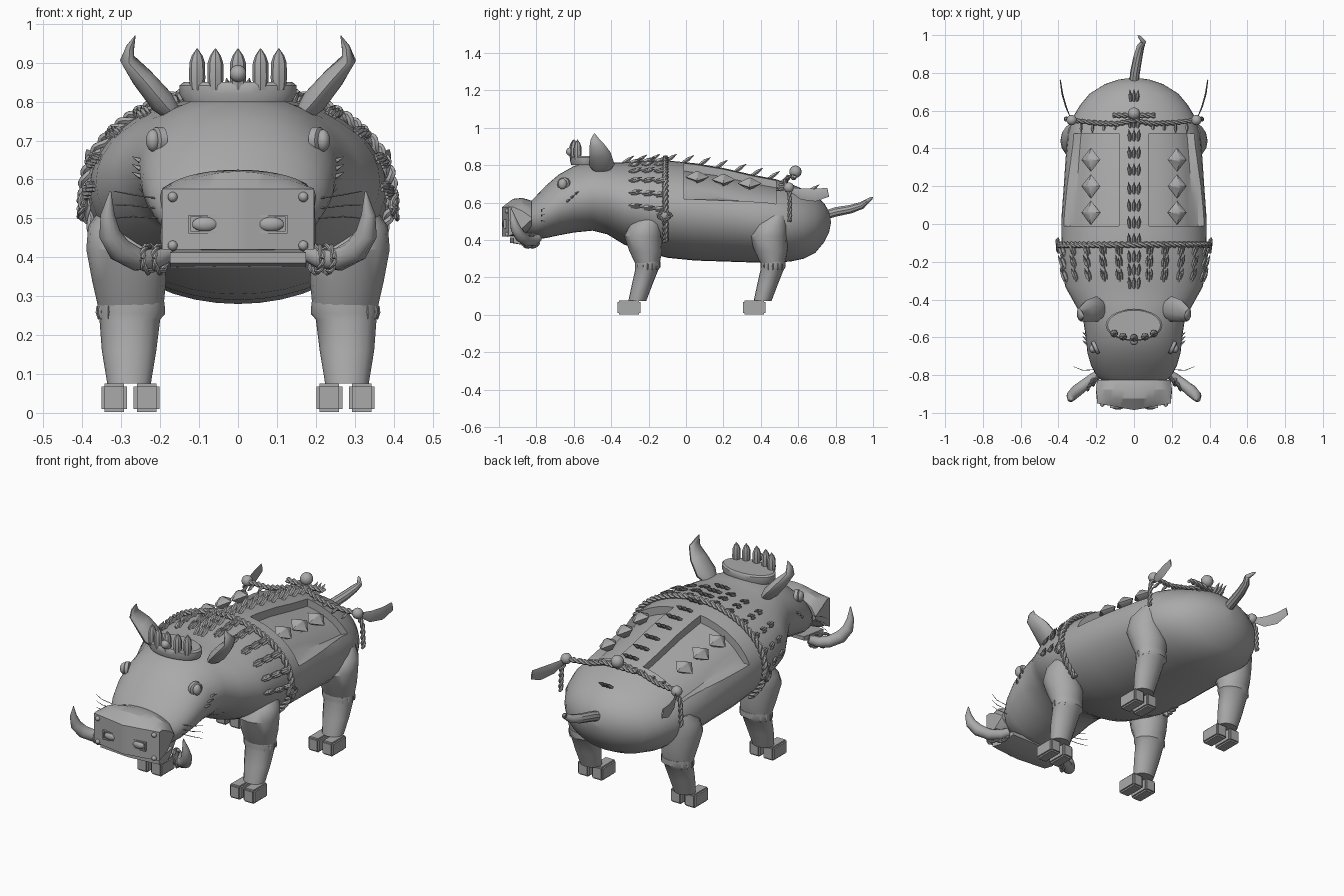
import bpy, bmesh, math
from mathutils import Vector as V, Matrix

if "Cube" in bpy.data.objects:
    bpy.data.objects.remove(bpy.data.objects["Cube"])

grey = bpy.data.materials.new("stone grey")
grey.diffuse_color = (0.4, 0.4, 0.4, 1)
grey.use_nodes = True
grey.node_tree.nodes["Principled BSDF"].inputs["Base Color"].default_value = grey.diffuse_color

# ---------- helpers ----------
def finish(name, bm, angle=35):
    bmesh.ops.recalc_face_normals(bm, faces=bm.faces[:])
    me = bpy.data.meshes.new(name)
    bm.to_mesh(me)
    bm.free()
    me.materials.append(grey)
    ob = bpy.data.objects.new(name, me)
    bpy.context.collection.objects.link(ob)
    smooth(ob, angle)
    return ob

def smooth(ob, angle):
    bpy.ops.object.select_all(action='DESELECT')
    ob.select_set(True)
    bpy.context.view_layer.objects.active = ob
    bpy.ops.object.shade_smooth_by_angle(angle=math.radians(angle))

def loft(bm, rings):
    rows = [[bm.verts.new(p) for p in r] for r in rings]
    n = len(rows[0])
    for a, b in zip(rows, rows[1:]):
        for i in range(n):
            bm.faces.new((a[i], a[(i + 1) % n], b[(i + 1) % n], b[i]))
    bm.faces.new(rows[0][::-1])
    bm.faces.new(rows[-1])

def tube(bm, pts, radii, n=8, ref=None, flat=1):
    pts = [V(p) for p in pts]
    if ref is None:
        d = (pts[-1] - pts[0]).normalized()
        ref = V((1, 0, 0)) if abs(d.y) > .8 else V((0, 1, 0))
    rings = []
    for i, (p, r) in enumerate(zip(pts, radii)):
        t = (pts[min(i + 1, len(pts) - 1)] - pts[max(i - 1, 0)]).normalized()
        u = (ref - t * ref.dot(t)).normalized()
        w = t.cross(u)
        rings.append([p + u * r * math.cos(a) + w * r * flat * math.sin(a)
                      for a in (2 * math.pi * k / n for k in range(n))])
    loft(bm, rings)

def spike(bm, base, d, length, r, n=5):
    base, d = V(base), V(d).normalized()
    tube(bm, [base, base + d * length * .5, base + d * length], [r * .7, r, .001], n)

def ball(bm, c, r, scale=(1, 1, 1)):
    bmesh.ops.create_uvsphere(bm, u_segments=14, v_segments=9, radius=r,
                              matrix=Matrix.Translation(c) @ Matrix.Diagonal((*scale, 1)))

def box(bm, c, size):
    bmesh.ops.create_cube(bm, size=1, matrix=Matrix.Translation(c) @ Matrix.Diagonal((*size, 1)))

def rope(bm, pts, r=.012, pitch=.06):
    # two strands twisted around a path
    pts = [V(p) for p in pts]
    path = []
    for a, b in zip(pts, pts[1:]):
        k = max(1, round((b - a).length / .008))
        path += [a.lerp(b, i / k) for i in range(k)]
    path.append(pts[-1])
    for phase in (0, math.pi):
        out = []
        for i, p in enumerate(path):
            t = (path[min(i + 1, len(path) - 1)] - path[max(i - 1, 0)]).normalized()
            u = V((0, 1, 0))
            u = (u - t * u.dot(t)).normalized()
            a = phase + i * .008 / pitch * 2 * math.pi
            out.append(p + (u * math.cos(a) + t.cross(u) * math.sin(a)) * r * .6)
        tube(bm, out, [r * .75] * len(out), 6, V((0, 1, 0)))

# ---------- body: (y, half width, top, bottom) ----------
PROFILE = [(-.865, .10, .56, .45), (-.845, .155, .59, .425), (-.8, .20, .637, .405),
           (-.75, .227, .69, .41), (-.68, .247, .75, .425), (-.6, .255, .795, .44),
           (-.5, .27, .82, .45), (-.42, .315, .812, .43), (-.33, .365, .815, .375),
           (-.22, .38, .825, .335), (-.1, .385, .825, .305), (.05, .383, .81, .29),
           (.2, .372, .785, .285), (.35, .362, .75, .28), (.48, .35, .725, .28),
           (.56, .327, .70, .285), (.63, .285, .67, .30), (.69, .235, .64, .33),
           (.74, .155, .595, .39), (.765, .08, .55, .44), (.775, .005, .50, .49)]

def skin(y, a, off=0):
    # point on the body at angle a measured from the top
    for p, q in zip(PROFILE, PROFILE[1:]):
        if p[0] <= y <= q[0]:
            f = (y - p[0]) / (q[0] - p[0])
            w, t, b = (p[i] + (q[i] - p[i]) * f for i in (1, 2, 3))
            return V(((w + off) * math.sin(a), y,
                      (t + b) / 2 + ((t - b) / 2 + off) * math.cos(a)))

bm = bmesh.new()
loft(bm, [[skin(p[0], 2 * math.pi * k / 40) for k in range(40)] for p in PROFILE])
body = finish("body", bm)

# sunken panels on the back, with a gently rounded floor
for s in (-1, 1):
    bm = bmesh.new()
    rings = []
    for y, edge in ((-.01, .62), (.16, .613), (.32, .607), (.48, .60)):
        ring = [(s * .08, y, 1)]
        for k in range(7):
            p = skin(y, .26 + k * .145, -.04)
            ring.append((s * (.08 if k == 0 else p.x), y, p.z))
        rings.append(ring + [(s * .34, y, edge), (s * .45, y, edge), (s * .45, y, 1)])
    loft(bm, rings)
    cutter = finish("panel_cutter", bm)
    mod = body.modifiers.new("panel", 'BOOLEAN')
    mod.operation, mod.object, mod.solver = 'DIFFERENCE', cutter, 'EXACT'
    bpy.context.view_layer.objects.active = body
    bpy.ops.object.modifier_apply(modifier=mod.name)
    bpy.data.objects.remove(cutter)
smooth(body, 35)

# flat diamond studs in the panels
bm = bmesh.new()
for s in (-1, 1):
    for y, z in ((.06, .71), (.2, .695), (.34, .675)):
        c, d = V((s * .217, y, z)), V((s * .38, 0, .92))
        tube(bm, [c, c + d * .03, c + d * .06], [.02, .064, .012], 4, V((0, 1, 0)), .85)
finish("diamond_studs", bm, 50)

# ---------- snout and jaw ----------
bm = bmesh.new()
rings = []
for i in range(-8, 9):
    u = i / 8
    x, round_ = .195 * u, math.sqrt(max(0, 1 - u * u))
    f = -.95 - .035 * (1 - abs(u))
    arc = .043 * math.cos(u * math.pi / 2)
    rings.append([(x, f, .42), (x, f, .575), (x, -.925, .577 + arc),
                  (x * 1.03, -.875, .555 + .07 * round_), (x, -.825, .52 + .09 * round_),
                  (x, -.825, .51 - .06 * round_), (x * 1.03, -.89, .45 - .03 * round_)])
loft(bm, rings)
finish("snout", bm, 30)
bm = bmesh.new()
for s in (-1, 1):
    ball(bm, (s * .085, -.969, .485), .034, (1, .4, .55))
    for dz in (-.021, .021):
        box(bm, (s * .085, -.968, .485 + dz), (.085, .014, .006))
    for dx in (-.04, .04):
        box(bm, (s * .085 + dx, -.968, .485), (.006, .014, .042))
    for z in (.43, .555):
        ball(bm, (s * .168, -.955, z), .013)
finish("nostrils_and_bolts", bm)
bm = bmesh.new()
loft(bm, [[(x, -.94 + abs(x) * .1, .385), (x, -.94 + abs(x) * .1, .412), (x * .9, -.78, .42),
           (x * .9, -.78, .40), (x, -.86, .372)] for x in (-.175, -.09, 0, .09, .175)])
finish("lower_jaw", bm)

# ---------- tusks with wrappings, ears, eyes, whiskers ----------
tusks, wraps, ears, eyes, hairs = (bmesh.new() for _ in range(5))
for s in (-1, 1):
    tube(tusks, [(s * x, y, z) for x, y, z in
                 ((.18, -.79, .41), (.215, -.815, .395), (.26, -.85, .395), (.305, -.885, .42),
                  (.33, -.91, .46), (.335, -.925, .51), (.328, -.935, .57))],
         [.022, .027, .03, .032, .028, .018, .002], 12)
    for k in range(2):
        x = .2 + k * .03
        rope(wraps, [(s * (x + .033 * math.cos(a) * .5), -.82 - k * .025 - .033 * math.cos(a),
                      .396 + .034 * math.sin(a)) for a in (j * math.pi / 8 for j in range(17))], .007)
    tube(ears, [(s * x, y, z) for x, y, z in
                ((.155, -.45, .755), (.195, -.45, .80), (.245, -.46, .86), (.285, -.48, .91),
                 (.277, -.488, .94), (.264, -.49, .97))],
         [.035, .068, .058, .038, .022, .002], 10, V((0, 1, 0)), .5)
    ball(eyes, (s * .218, -.66, .70), .024, (.8, 1, 1.2))
    tube(eyes, [(s * .195, -.65, .70), (s * .211, -.657, .70), (s * .215, -.659, .70)],
         [.036, .035, .028], 14, V((0, 1, 0)))
    for k in range(3):
        spike(hairs, (s * .235, -.645 + k * .022, .60 + k * .02), (s * .6, .45, .3), .05, .007)
        tube(hairs, [(s * .2, -.77, .50 + k * .025), (s * .27, -.775, .505 + k * .028),
                     (s * .32, -.755, .50 + k * .035)], [.002, .002, .001], 4)
finish("tusks", tusks)
finish("tusk_wrappings", wraps)
finish("ears", ears, 50)
finish("eyes", eyes)
finish("whiskers", hairs)

# ---------- crown ----------
bm = bmesh.new()
loft(bm, [[(rx * math.cos(a), -.535 + rx * .56 * math.sin(a), z)
           for a in (2 * math.pi * k / 28 for k in range(28))]
          for rx, z in ((.14, .80), (.15, .82), (.15, .842), (.14, .85))])
for x in (-.105, -.058, 0, .058, .105):
    y = -.535 - .068 * math.sqrt(1 - (x / .14) ** 2)
    tube(bm, [(x, y, z) for z in (.83, .86, .90, .918, .937)], [.017, .021, .02, .014, .001], 8)
ball(bm, (0, -.62, .872), .022)
finish("crown", bm)

# ---------- legs and hooves ----------
legs, hooves = bmesh.new(), bmesh.new()
UPPER = ((.53, .30, .05, .03, .05), (.48, .30, .085, 0, .085), (.42, .29, .10, -.015, .10),
         (.34, .28, .095, 0, .088), (.265, .275, .083, .01, .062))
LOWER = ((.285, .275, .086, .01, .068), (.255, .275, .088, .01, .068), (.24, .278, .078, .005, .062),
         (.16, .28, .070, -.02, .055), (.075, .28, .056, -.045, .048))
for s in (-1, 1):
    for yc in (-.215, .455):
        for part in (UPPER, LOWER):
            loft(legs, [[(s * (xc + rx * math.cos(a)), yc + dy + ry * math.sin(a), z)
                         for a in (2 * math.pi * k / 16 for k in range(16))]
                        for z, xc, rx, dy, ry in part])
        for x in (.235, .318):
            box(hooves, (s * x, yc - .09, .039), (.066, .122, .074))
        for k in range(5):
            a = -.8 + k * .4
            spike(legs, (s * (.275 + .084 * math.cos(a)), yc + .01 + .066 * math.sin(a), .275),
                  (0, 0, -1), .035, .007, 4)
bmesh.ops.bevel(hooves, geom=hooves.edges[:], offset=.008, segments=2, affect='EDGES')
finish("legs", legs)
finish("hooves", hooves)

# ---------- tail ----------
bm = bmesh.new()
tube(bm, [(0, .75, .535), (.005, .80, .55), (.02, .88, .565), (.035, .94, .585),
          (.05, .965, .605), (.03, .99, .622), (.02, .998, .628)],
     [.025, .026, .024, .02, .014, .008, .002], 10)
finish("tail", bm)

# ---------- bristles: neck rows and spine crest ----------
bm = bmesh.new()
for y in (-.29, -.22, -.155):
    for deg in (12, 25, 40, 56, 74, 92):
        for s in (-1, 1):
            a = s * math.radians(deg)
            n = V((math.sin(a), 0, math.cos(a)))
            for k in (-1, 0, 1):
                spike(bm, skin(y - .015 + abs(k) * .012, a + k * .034), V((0, 1, 0)) + n * .4, .062, .008)
for y in (-.32, -.25, -.18, -.09, 0, .09, .18, .28, .37, .46, .53, .67):
    for k in (-1, 0, 1):
        spike(bm, skin(y - .02, k * .06, -.006), (k * .1, .9, .6), .075, .011)
finish("bristles", bm)

# ---------- girth rope with side knots ----------
bm = bmesh.new()
rope(bm, [skin(-.11, math.radians(d), .012) for d in range(-130, 131, 5)], .013)
for s in (-1, 1):
    ball(bm, (s * .398, -.115, .535), .02, (.6, 1.2, 1.2))
    rope(bm, [(s * .40, -.15, .53), (s * .405, -.115, .565), (s * .405, -.08, .53),
              (s * .405, -.115, .5), (s * .40, -.15, .53)], .008)
finish("girth_rope", bm)

# ---------- rear harness: ropes, beads, feathers ----------
ropes, beads, feathers = (bmesh.new() for _ in range(3))
for s in (-1, 1):
    rope(ropes, [(s * .33, .55, .68), (s * .2, .535, .685), (s * .09, .53, .715),
                 (0, .55, .74)], .011)
    rope(ropes, [(s * .33, .55, .68), (s * .355, .555, .62), (s * .36, .555, .5)], .01)
    ball(beads, (s * .33, .55, .68), .028)
    tube(feathers, [(s * x, y, z) for x, y, z in
                    ((.335, .56, .67), (.36, .62, .645), (.38, .69, .64), (.39, .76, .655))],
         [.012, .03, .034, .024], 6, V((0, 0, 1)), .15)
    for k in range(4):
        spike(ropes, (s * (.1 + k * .06), .53, .71 - k * .012), (0, -.7, -.15), .05, .009)
rope(ropes, [(-.11, .575, .735), (.11, .575, .735)], .012)
ball(beads, (0, .585, .765), .033)
finish("harness_ropes", ropes)
finish("harness_beads", beads)
finish("harness_feathers", feathers)
